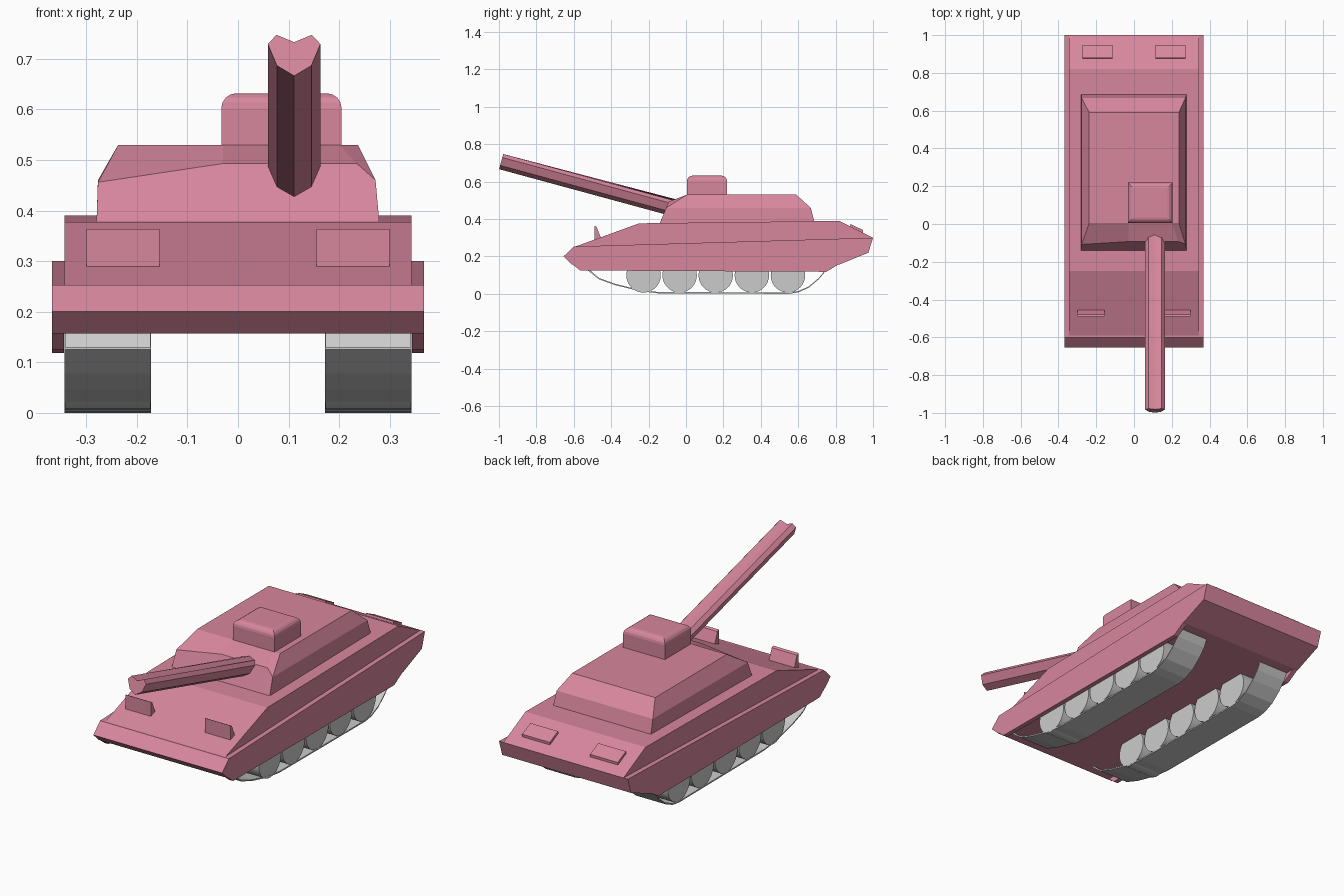
import bpy, bmesh, math
from mathutils import Vector, Matrix

if "Cube" in bpy.data.objects:
    bpy.data.objects.remove(bpy.data.objects["Cube"])

pink = bpy.data.materials.new("pink_paint")
pink.diffuse_color = (0.68, 0.24, 0.34, 1)
pink.use_nodes = True
pink.node_tree.nodes["Principled BSDF"].inputs["Base Color"].default_value = pink.diffuse_color


def finish(name, bm, mat=pink):
    bmesh.ops.recalc_face_normals(bm, faces=bm.faces)
    me = bpy.data.meshes.new(name)
    bm.to_mesh(me)
    bm.free()
    ob = bpy.data.objects.new(name, me)
    bpy.context.collection.objects.link(ob)
    if mat:
        me.materials.append(mat)
    return ob


def loft(name, rings, mat=pink):
    """Join closed rings of equal length and cap both ends."""
    bm = bmesh.new()
    vs = [[bm.verts.new(p) for p in r] for r in rings]
    n = len(rings[0])
    for a, b in zip(vs, vs[1:]):
        for i in range(n):
            j = (i + 1) % n
            bm.faces.new((a[i], a[j], b[j], b[i]))
    bm.faces.new(vs[0])
    bm.faces.new(vs[-1])
    return finish(name, bm, mat)


def side_profile(name, pts, x0, x1, mat=pink):
    """Extrude a (y, z) profile across x."""
    return loft(name, [[(x, y, z) for y, z in pts] for x in (x0, x1)], mat)


# Hull: narrower upper body on a wider lower body
side_profile("upper_hull", [(-0.60, 0.25), (-0.25, 0.377), (0.82, 0.39),
                            (1.0, 0.30), (0.9, 0.25)], -0.343, 0.343)
side_profile("lower_hull", [(-0.655, 0.20), (-0.60, 0.253), (1.0, 0.30),
                            (0.975, 0.22), (0.82, 0.157), (-0.61, 0.157)], -0.368, 0.368)

# Turret: base, shoulder and roof rings; the front shoulder rises off-centre
loft("turret", [
    [(-0.28, -0.143, 0.37), (-0.03, -0.143, 0.37), (0.235, -0.143, 0.37), (0.28, -0.143, 0.37),
     (0.28, 0.69, 0.37), (-0.28, 0.69, 0.37)],
    [(-0.277, -0.108, 0.456), (-0.03, -0.093, 0.493), (0.235, -0.093, 0.493), (0.272, -0.106, 0.46),
     (0.272, 0.667, 0.46), (-0.277, 0.667, 0.46)],
    [(-0.237, 0.005, 0.53), (-0.03, 0.005, 0.53), (0.2, 0.005, 0.53), (0.237, 0.005, 0.53),
     (0.237, 0.59, 0.53), (-0.237, 0.59, 0.53)]])

# Hatch box with rounded top edges
bm = bmesh.new()
bmesh.ops.create_cube(bm, size=1, matrix=Matrix.Translation((0.086, 0.112, 0.566))
                      @ Matrix.Diagonal((0.238, 0.215, 0.132, 1)))
top = [e for e in bm.edges if all(v.co.z > 0.6 for v in e.verts)]
bmesh.ops.bevel(bm, geom=top, offset=0.03, segments=4, profile=0.5, affect='EDGES')
finish("hatch", bm)

# Gun barrel: eight-sided, dented on top at the muzzle and ridged at the turret
half = [(0.035, 0.041), (0.052, 0.022), (0.034, -0.022)]


def section(top_z, origin):
    pts = [(0, top_z)] + half + [(0, -0.043)] + [(-x, z) for x, z in reversed(half)]
    rot = Matrix.Rotation(math.radians(-15.2), 3, 'X')
    return [rot @ Vector((x, 0, z)) + Vector(origin) for x, z in pts]


loft("barrel", [section(0.026, (0.111, -0.988, 0.708)), section(0.050, (0.111, -0.02, 0.445))])

# Paired parts on both sides
track_path = [(-0.525, 0.125), (-0.465, 0.078), (-0.38, 0.047), (-0.25, 0.015), (-0.15, 0.003),
              (0.55, 0.0), (0.60, 0.008), (0.655, 0.032), (0.71, 0.078), (0.745, 0.12), (0.765, 0.157)]
inner = [(y, z + 0.007) for y, z in reversed(track_path)]
inner[0], inner[-1] = (0.757, 0.157), (-0.517, 0.13)

for s, side in ((-1, "left"), (1, "right")):
    # Side skirt below the hull floor
    side_profile("skirt_" + side, [(-0.61, 0.16), (-0.565, 0.125), (0.75, 0.118), (0.82, 0.16)],
                 s * 0.344, s * 0.368)
    # Track band
    side_profile("track_" + side, track_path + inner, s * 0.172, s * 0.343, None)
    # Front lamp wedge
    side_profile("front_lamp_" + side, [(-0.49, 0.28), (-0.49, 0.364), (-0.478, 0.358), (-0.453, 0.295)],
                 s * 0.155, s * 0.30)
    # Rear lamp plate
    side_profile("rear_plate_" + side, [(0.875, 0.355), (0.88, 0.373), (0.947, 0.341), (0.945, 0.32)],
                 s * 0.115, s * 0.273)
    # Road wheels
    for i in range(5):
        bm = bmesh.new()
        bmesh.ops.create_cone(
            bm, cap_ends=True, segments=32, radius1=0.092, radius2=0.092, depth=0.169,
            matrix=Matrix.Translation((s * 0.2575, -0.227 + i * 0.193, 0.099))
            @ Matrix.Rotation(math.pi / 2, 4, 'Y'))
        ob = finish(f"wheel_{side}_{i + 1}", bm, None)
        bpy.ops.object.select_all(action='DESELECT')
        ob.select_set(True)
        bpy.context.view_layer.objects.active = ob
        bpy.ops.object.shade_smooth_by_angle(angle=math.radians(40))
